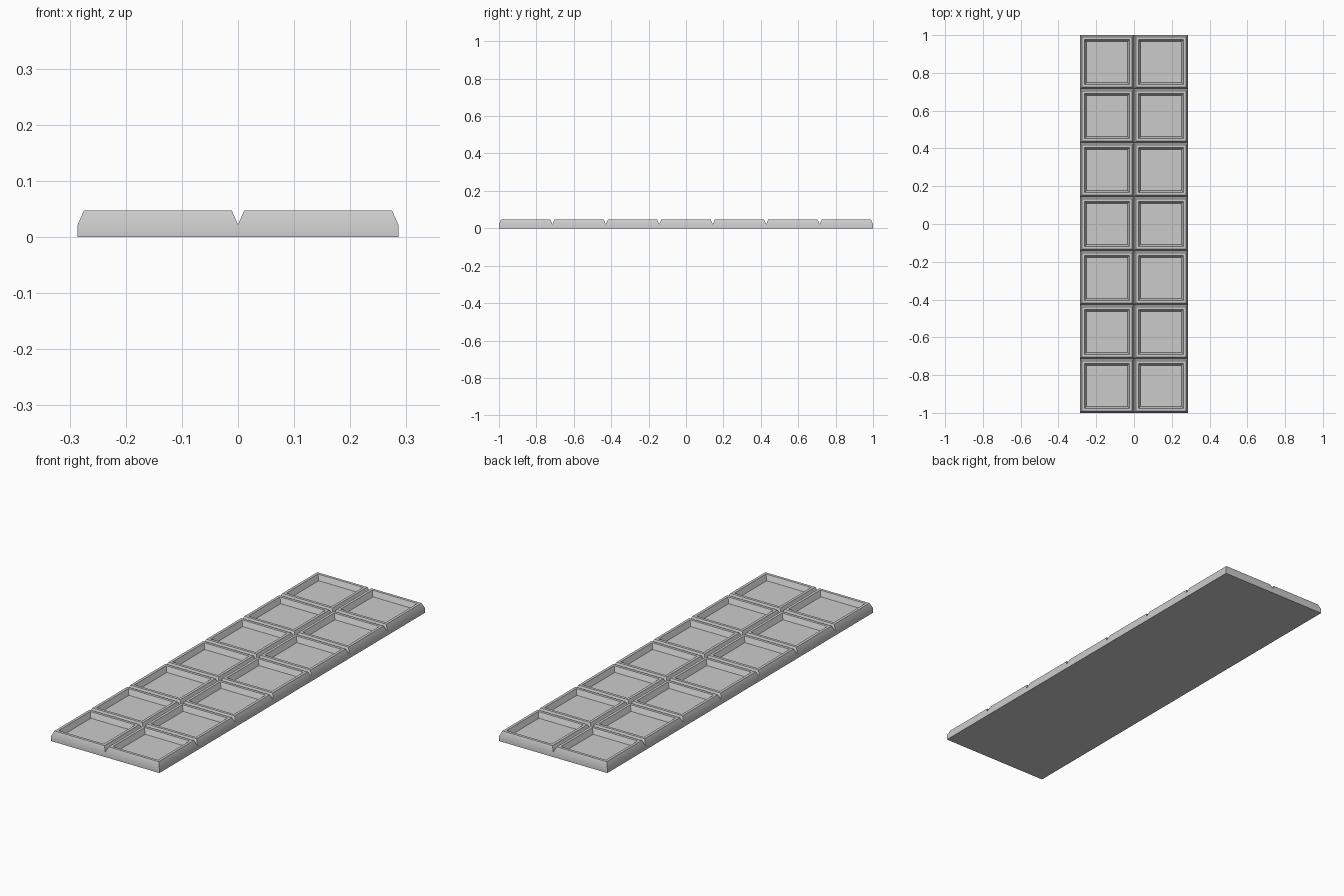
import bpy
import bmesh

cube = bpy.data.objects.get("Cube")
if cube:
    bpy.data.objects.remove(cube, do_unlink=True)

COLS, ROWS = 2, 7
CELL = 2 / ROWS
GROOVE_Z = 0.022
RISE = 0.025

grey = bpy.data.materials.new("mid_grey")
grey.use_nodes = True
color = (0.6, 0.6, 0.6, 1)
grey.diffuse_color = color
grey.node_tree.nodes["Principled BSDF"].inputs["Base Color"].default_value = color

bm = bmesh.new()

# Grid of square cells at groove level
for i in range(COLS):
    for j in range(ROWS):
        x, y = (i - COLS / 2) * CELL, (j - ROWS / 2) * CELL
        corners = ((x, y), (x + CELL, y), (x + CELL, y + CELL), (x, y + CELL))
        bm.faces.new([bm.verts.new((cx, cy, GROOVE_Z)) for cx, cy in corners])
bmesh.ops.remove_doubles(bm, verts=bm.verts, dist=0.001)
cells = list(bm.faces)

# Side walls and flat underside
border = [e for e in bm.edges if e.is_boundary]
walls = bmesh.ops.extrude_edge_only(bm, edges=border)["geom"]
for v in walls:
    if isinstance(v, bmesh.types.BMVert):
        v.co.z = 0
bmesh.ops.holes_fill(bm, edges=[e for e in bm.edges if e.is_boundary], sides=0)

# Sloped outside, flat rim, then sunken tray in every cell
for width, depth in ((0.011, RISE), (0.013, 0), (0.011, -RISE)):
    bmesh.ops.inset_individual(bm, faces=cells, thickness=width, depth=depth,
                               use_even_offset=True)
bmesh.ops.recalc_face_normals(bm, faces=bm.faces)

mesh = bpy.data.meshes.new("segmented_bar")
bm.to_mesh(mesh)
bm.free()
mesh.materials.append(grey)
bar = bpy.data.objects.new("segmented_bar", mesh)
bpy.context.collection.objects.link(bar)

# Soft side-to-slope transition with crisp rims
bpy.ops.object.select_all(action="DESELECT")
bar.select_set(True)
bpy.context.view_layer.objects.active = bar
bpy.ops.object.shade_smooth_by_angle(angle=0.5236)
